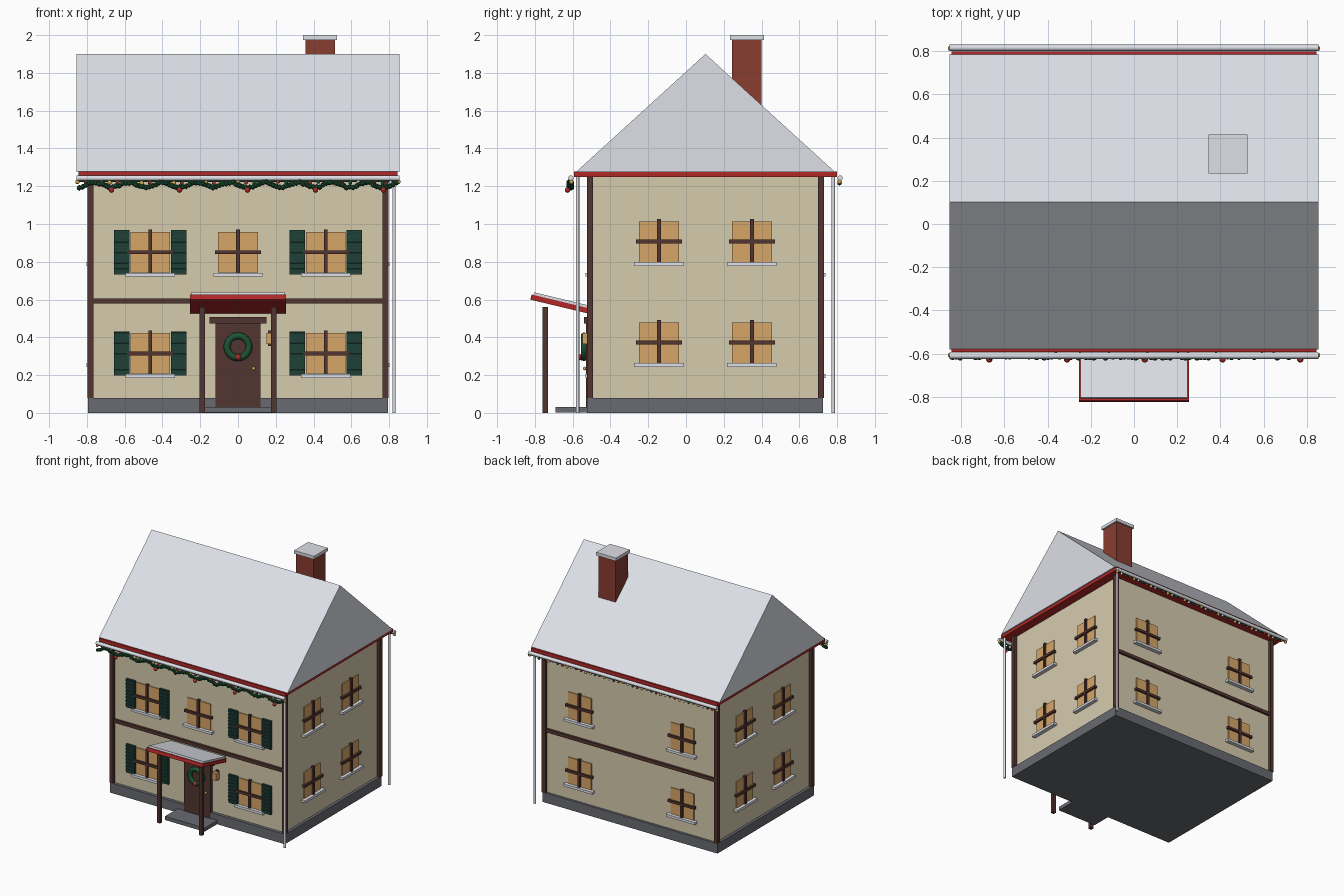
import bpy
import bmesh
import math
import random
from mathutils import Matrix, Vector

default_cube = bpy.data.objects.get("Cube")
if default_cube:
    bpy.data.objects.remove(default_cube, do_unlink=True)

random.seed(4)
MIDDLE = 0.103           # the house sits slightly behind the origin
HALF_WIDTH, HALF_DEPTH = 0.77, 0.603


def material(name, red, green, blue):
    mat = bpy.data.materials.new(name)
    mat.use_nodes = True
    colour = (red, green, blue, 1)
    mat.diffuse_color = colour
    shader = next(n for n in mat.node_tree.nodes if n.type == "BSDF_PRINCIPLED")
    shader.inputs["Base Color"].default_value = colour
    shader.inputs["Roughness"].default_value = 0.8
    return mat


snow = material("snow white", 0.77, 0.79, 0.85)
cream = material("cream wall", 0.67, 0.60, 0.42)
glow = material("warm window", 0.67, 0.38, 0.14)
wood = material("dark wood", 0.085, 0.036, 0.029)
shutter_green = material("shutter green", 0.017, 0.062, 0.047)
pine = material("pine green", 0.012, 0.085, 0.033)
crimson = material("trim red", 0.45, 0.022, 0.022)
brick = material("chimney brick", 0.25, 0.047, 0.03)
stone = material("foundation grey", 0.14, 0.145, 0.165)
gold = material("gold", 0.65, 0.40, 0.09)


def finish(name, bm, mat, smooth=False, place=None):
    """Turn a bmesh into a named object, optionally placed on a wall."""
    mesh = bpy.data.meshes.new(name)
    bmesh.ops.recalc_face_normals(bm, faces=bm.faces)
    if place:
        bm.transform(place)
    bm.to_mesh(mesh)
    bm.free()
    mesh.materials.append(mat)
    if smooth:
        mesh.polygons.foreach_set("use_smooth", [True] * len(mesh.polygons))
        mesh.set_sharp_from_angle(angle=math.radians(40))
    obj = bpy.data.objects.new(name, mesh)
    bpy.context.collection.objects.link(obj)
    return obj


def add_box(bm, centre, size, tilt=0):
    matrix = (Matrix.Translation(centre) @ Matrix.Rotation(tilt, 4, "X")
              @ Matrix.Diagonal((*size, 1)))
    bmesh.ops.create_cube(bm, size=1, matrix=matrix)


def boxes(name, mat, items, place=None):
    bm = bmesh.new()
    for item in items:
        add_box(bm, *item)
    return finish(name, bm, mat, place=place)


def balls(name, mat, centres, radius, detail=2):
    bm = bmesh.new()
    for centre in centres:
        bmesh.ops.create_icosphere(bm, subdivisions=detail, radius=radius,
                                   matrix=Matrix.Translation(centre))
    return finish(name, bm, mat, smooth=True)


def rod(name, mat, start, end, radius):
    start, end = Vector(start), Vector(end)
    axis = end - start
    matrix = (Matrix.Translation((start + end) / 2)
              @ axis.to_track_quat("Z", "Y").to_matrix().to_4x4())
    bm = bmesh.new()
    bmesh.ops.create_cone(bm, cap_ends=True, segments=16, radius1=radius,
                          radius2=radius, depth=axis.length, matrix=matrix)
    return finish(name, bm, mat, smooth=True)


def wall_frame(angle, distance):
    """Local x runs along the wall, local -y points outwards."""
    return (Matrix.Translation((0, MIDDLE, 0))
            @ Matrix.Rotation(math.radians(angle), 4, "Z")
            @ Matrix.Translation((0, -distance, 0)))


front = wall_frame(0, HALF_DEPTH)
back = wall_frame(180, HALF_DEPTH)
left = wall_frame(90, HALF_WIDTH)
right = wall_frame(-90, HALF_WIDTH)

# House body
boxes("foundation", stone, [((0, MIDDLE - 0.003, 0.04), (1.586, 1.25, 0.08))])
boxes("walls", cream, [((0, MIDDLE, 0.66),
                        (2 * HALF_WIDTH, 2 * HALF_DEPTH, 1.19))])
boxes("corner_posts", wood,
      [((sx * 0.781, MIDDLE + sy * 0.612, 0.665), (0.032, 0.032, 1.17))
       for sx in (-1, 1) for sy in (-1, 1)])
for name, wall in (("front_belt", front), ("back_belt", back)):
    boxes(name, wood, [((0, -0.006, 0.592), (1.535, 0.024, 0.028))], wall)

# Snowy gable roof with its red eave board
bm = bmesh.new()
gable = [bm.verts.new((-0.855, MIDDLE + y, z))
         for y, z in ((-0.685, 1.276), (0.685, 1.276), (0, 1.9))]
face = bm.faces.new(gable)
sweep = bmesh.ops.extrude_face_region(bm, geom=[face], use_keep_orig=True)
bmesh.ops.translate(bm, vec=(1.71, 0, 0),
                    verts=[v for v in sweep["geom"] if isinstance(v, bmesh.types.BMVert)])
finish("roof", bm, snow)
boxes("eave_board", crimson, [((0, MIDDLE, 1.264), (1.69, 1.392, 0.028))])

# Gutters and downspouts
for side, label in ((-1, "front"), (1, "back")):
    y = MIDDLE + side * 0.713
    rod(label + "_gutter", snow, (-0.855, y, 1.243), (0.855, y, 1.243), 0.014)
    y = MIDDLE + side * 0.677
    rod(label + "_downspout", snow, (0.826, y, 0), (0.826, y, 1.25), 0.009)

# Chimney
boxes("chimney", brick, [((0.435, 0.322, 1.74), (0.155, 0.157, 0.48))])
boxes("chimney_cap", snow, [((0.435, 0.324, 1.987), (0.18, 0.18, 0.026))])


# Windows
def window(label, wall, u, z, shutters=False):
    boxes(label + "_glass", glow, [((u, 0, z), (0.21, 0.016, 0.215))], wall)
    boxes(label + "_bars", wood, [((u, -0.009, z), (0.02, 0.024, 0.24)),
                                  ((u, -0.010, z), (0.243, 0.026, 0.02))], wall)
    boxes(label + "_sill", snow,
          [((u, -0.012, z - 0.119), (0.262, 0.04, 0.02))], wall)
    if shutters:
        parts = []
        for side in (-1, 1):
            x = u + side * 0.151
            parts.append(((x, -0.006, z), (0.082, 0.016, 0.234)))
            parts += [((x, -0.015, z + (i - 3.5) * 0.028),
                       (0.08, 0.007, 0.024), 0.2) for i in range(8)]
        boxes(label + "_shutters", shutter_green, parts, wall)


for floor, z in (("lower", 0.315), ("upper", 0.85)):
    for u in (-0.465, 0.465):
        window("front_" + floor + "_window", front, u, z, shutters=True)
        window("back_" + floor + "_window", back, u, z)
    for u in (-0.246, 0.246):
        window("left_" + floor + "_window", left, u, z + 0.057)
        window("right_" + floor + "_window", right, u, z + 0.057)
window("front_middle_window", front, 0, 0.85)

# Door, lintel, lantern and wreath
boxes("door", wood, [((0, -0.01, 0.255), (0.24, 0.04, 0.45))], front)
boxes("door_lintel", wood, [((0, -0.015, 0.491), (0.3, 0.05, 0.034))], front)
balls("door_knob", gold, [(0.083, -0.536, 0.235)], 0.01)
boxes("lantern", glow, [((0.168, -0.028, 0.395), (0.036, 0.04, 0.058))], front)
boxes("lantern_bracket", wood, [((0.168, -0.005, 0.395), (0.02, 0.02, 0.08))], front)
bpy.ops.mesh.primitive_torus_add(
    location=(0, -0.54, 0.35), rotation=(math.pi / 2, 0, 0),
    major_radius=0.058, minor_radius=0.018, major_segments=32, minor_segments=10)
wreath = bpy.context.object
wreath.name = "wreath"
wreath.data.materials.append(pine)
bpy.ops.object.shade_smooth()
balls("wreath_bauble", crimson, [(0, -0.554, 0.295)], 0.017)

# Porch with a step, posts and tilted canopy
boxes("porch_step", stone, [((0, -0.605, 0.017), (0.36, 0.17, 0.03))])
boxes("porch_posts", wood, [((s * 0.19, -0.745, 0.28), (0.028, 0.028, 0.56))
                            for s in (-1, 1)])
slope = math.radians(-13.5)
boxes("porch_canopy", crimson,
      [((0, -0.67, 0.577), (0.51, 0.31, 0.028), slope)])
boxes("canopy_snow", snow,
      [((0, -0.66, 0.596), (0.496, 0.3, 0.015), slope)])

# Draped garland with baubles
strand = []
for i in range(96):
    x = -0.84 + 1.68 * i / 95
    sag = 0.013 * math.cos((x - 0.05) * math.tau / 0.18)
    strand.append((x, -0.613 + random.uniform(-0.006, 0.006),
                   1.207 - sag + random.uniform(-0.004, 0.004)))
balls("garland", pine, strand, 0.016, detail=1)
balls("garland_baubles", crimson,
      [(0.05 + 0.36 * i, -0.627, 1.18) for i in range(-2, 3)], 0.015)

# Strings of coloured lights under both gutters
for label, side in (("front", -1), ("back", 1)):
    y = MIDDLE + side * 0.71
    bulbs = [(-0.85 + 1.7 * i / 40, y, 1.223 - 0.007 * abs(math.sin(i * math.pi / 5)))
             for i in range(41)]
    for k, mat in enumerate((gold, crimson, pine, snow)):
        balls(label + "_lights_" + mat.name.replace(" ", "_"), mat, bulbs[k::4],
              0.012 if mat == gold else 0.01)
    rod(label + "_light_wire", pine, (-0.85, y, 1.226), (0.85, y, 1.226), 0.004)
